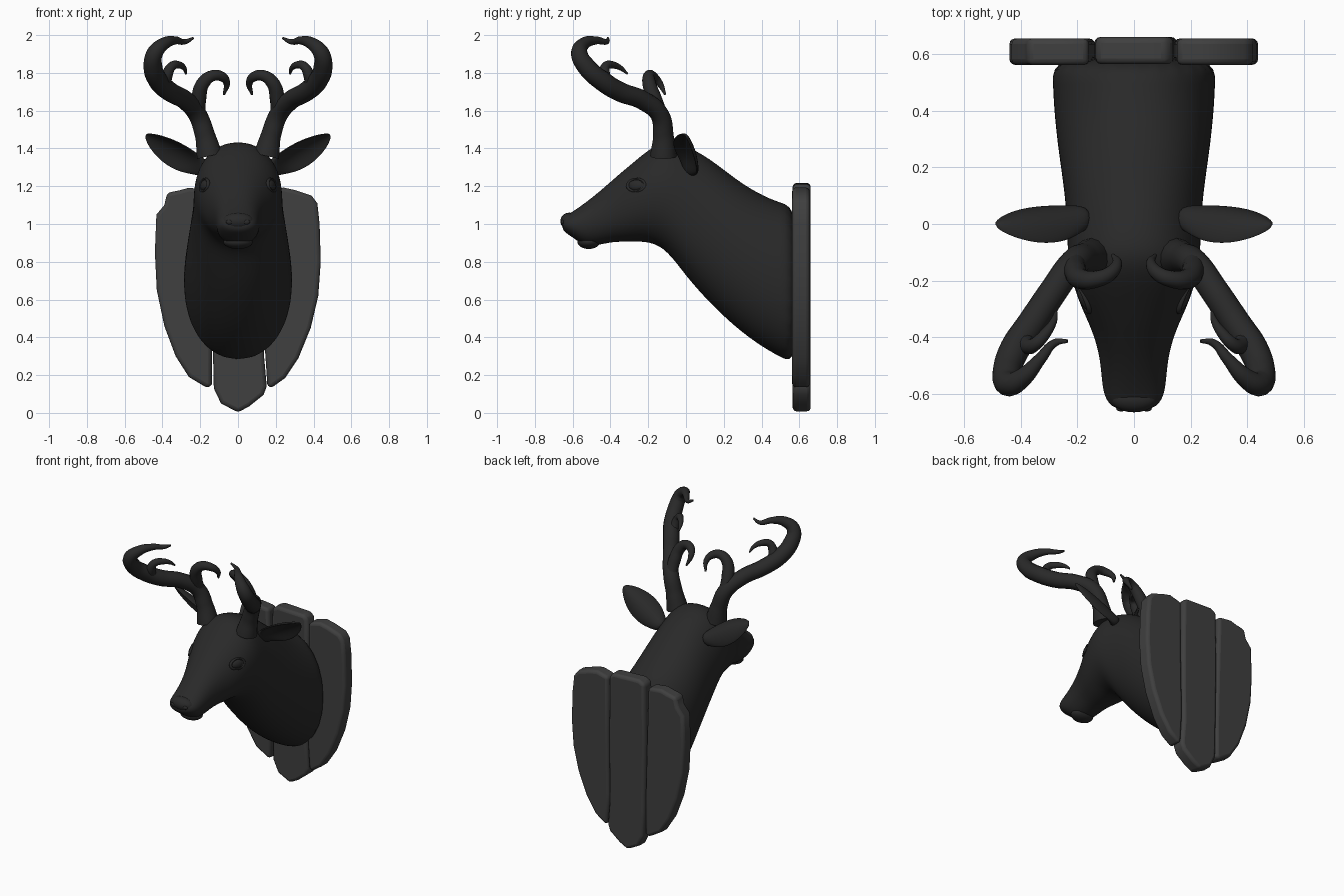
import bpy, bmesh, math
from mathutils import Vector

if "Cube" in bpy.data.objects:
    bpy.data.objects.remove(bpy.data.objects["Cube"])


def material(name, v):
    m = bpy.data.materials.new(name)
    m.diffuse_color = (v, v, v, 1)
    m.use_nodes = True
    m.node_tree.nodes["Principled BSDF"].inputs["Base Color"].default_value = m.diffuse_color
    return m


HIDE = material("dark_hide", 0.022)
WOOD = material("dark_wood", 0.05)


def finish(name, bm, mat, smooth=True):
    bmesh.ops.recalc_face_normals(bm, faces=bm.faces[:])
    me = bpy.data.meshes.new(name)
    bm.to_mesh(me)
    bm.free()
    me.materials.append(mat)
    for p in me.polygons:
        p.use_smooth = smooth
    ob = bpy.data.objects.new(name, me)
    bpy.context.collection.objects.link(ob)
    return ob


def loft(name, rings, levels=2):
    """Skin a list of closed rings and smooth the result."""
    bm = bmesh.new()
    rows = [[bm.verts.new(p) for p in r] for r in rings]
    n = len(rows[0])
    for a, b in zip(rows, rows[1:]):
        for i in range(n):
            j = (i + 1) % n
            bm.faces.new((a[i], a[j], b[j], b[i]))
    bm.faces.new(rows[0])
    bm.faces.new(rows[-1])
    ob = finish(name, bm, HIDE)
    sub = ob.modifiers.new("smooth", 'SUBSURF')
    sub.levels = sub.render_levels = levels
    return ob


def blob(name, loc, scale, direction=None):
    bpy.ops.mesh.primitive_uv_sphere_add(segments=24, ring_count=14, location=loc)
    place(name, scale, direction)


def place(name, scale, direction):
    ob = bpy.context.object
    ob.name = name
    ob.scale = scale
    if direction:
        ob.rotation_euler = Vector(direction).to_track_quat('Z', 'Y').to_euler()
    ob.data.materials.append(HIDE)
    bpy.ops.object.shade_smooth()


def horn(name, pts, s):
    """Tapered curved tube; points are x, y, z, radius."""
    cu = bpy.data.curves.new(name, 'CURVE')
    cu.dimensions = '3D'
    cu.bevel_depth = 1
    cu.bevel_resolution = 5
    cu.resolution_u = 8
    cu.use_fill_caps = True
    sp = cu.splines.new('BEZIER')
    sp.bezier_points.add(len(pts) - 1)
    for bp, (x, y, z, r) in zip(sp.bezier_points, pts):
        bp.co = (s * x, y, z)
        bp.radius = r
        bp.handle_left_type = bp.handle_right_type = 'AUTO'
    cu.materials.append(HIDE)
    ob = bpy.data.objects.new(name, cu)
    bpy.context.collection.objects.link(ob)
    bpy.ops.object.select_all(action='DESELECT')
    ob.select_set(True)
    bpy.context.view_layer.objects.active = ob
    bpy.ops.object.convert(target='MESH')
    bpy.ops.object.shade_smooth()


# Neck, head and muzzle: top y, z / bottom y, z / half width
sections = [(.60, 1.09, .60, .245, .29), (.50, 1.115, .50, .29, .29), (.38, 1.165, .38, .36, .283),
            (.25, 1.25, .25, .46, .268), (.12, 1.355, .12, .585, .248), (.0, 1.418, .0, .72, .238),
            (-.10, 1.445, -.10, .86, .237), (-.18, 1.41, -.19, .905, .225),
            (-.27, 1.335, -.29, .905, .195), (-.36, 1.26, -.39, .905, .148),
            (-.46, 1.17, -.47, .885, .122), (-.55, 1.10, -.54, .885, .115),
            (-.61, 1.06, -.595, .925, .108), (-.645, 1.04, -.64, .955, .085),
            (-.655, 1.02, -.655, .975, .05)]
rings = []
for ty, tz, by, bz, w in sections:
    ring = []
    for i in range(24):
        a = math.tau * i / 24
        c, q = math.cos(a), math.sin(a)
        x = w * math.copysign(abs(c) ** .92, c)
        k = (math.copysign(abs(q) ** .95, q) + 1) / 2
        ring.append((x, by + (ty - by) * k, bz + (tz - bz) * k))
    rings.append(ring)
loft("head_and_neck", rings)

# Nose pad and lower lip
blob("nose_pad", (0, -.618, 1.015), (.082, .047, .045))
blob("lower_lip", (0, -.515, .905), (.078, .06, .037))

beam = [(.15, -.12, 1.36, .07), (.175, -.12, 1.47, .054), (.215, -.14, 1.58, .05),
        (.28, -.23, 1.655, .05), (.36, -.35, 1.70, .052), (.42, -.44, 1.755, .053),
        (.45, -.525, 1.83, .05), (.44, -.565, 1.905, .044), (.39, -.54, 1.955, .033),
        (.33, -.475, 1.972, .021), (.28, -.42, 1.965, .014), (.235, -.413, 1.985, .006)]
inner = [(.21, -.13, 1.57, .038), (.207, -.17, 1.67, .04), (.185, -.195, 1.745, .036),
         (.135, -.195, 1.785, .03), (.085, -.175, 1.78, .026), (.06, -.14, 1.745, .018),
         (.075, -.11, 1.685, .006)]
outer = [(.39, -.40, 1.72, .036), (.375, -.43, 1.79, .03), (.35, -.425, 1.835, .024),
         (.315, -.39, 1.842, .02), (.285, -.345, 1.825, .013), (.275, -.31, 1.795, .005)]

for s, side in ((1, "right"), (-1, "left")):
    # Antler
    horn("antler_beam_" + side, beam, s)
    horn("antler_inner_tine_" + side, inner, s)
    horn("antler_outer_tine_" + side, outer, s)

    # Cupped leaf-shaped ear
    base, tip = Vector((.16, .025, 1.28)), Vector((.487, -.005, 1.472))
    d = (tip - base).normalized()
    w = Vector((-.4, -.65, .6))
    w = (w - d * w.dot(d)).normalized()
    n = d.cross(w)
    ear = []
    for t, hw, th in ((0, .04, .04), (.15, .065, .03), (.3, .088, .018), (.5, .096, .013),
                      (.7, .083, .012), (.87, .054, .01), (.96, .028, .008), (1, .01, .005)):
        ring = []
        for i in range(16):
            a = math.tau * i / 16
            c, q = math.cos(a), math.sin(a)
            cup = .5 * hw * min(1, t * 3) * (c * c - .5)
            p = base.lerp(tip, t) + w * hw * c + n * (th * q + cup)
            ring.append((s * p.x, p.y, p.z))
        ear.append(ring)
    loft("ear_" + side, ear)

    # Eye with almond eyelid rim
    look = (s * .9, -.38, .2)
    blob("eye_" + side, (s * .174, -.262, 1.205), (.046, .03, .02), look)
    bpy.ops.mesh.primitive_torus_add(location=(s * .178, -.262, 1.205), major_radius=.05,
                                     minor_radius=.01, major_segments=28, minor_segments=8)
    place("eyelid_" + side, (1, .68, 1), look)

    # Nostril
    blob("nostril_" + side, (s * .045, -.652, 1.01), (.018, .01, .013))


# Wall plaque of three rough planks: front outlines in x, z
planks = {
    "plank_centre": [(0, .003), (.06, .035), (.135, .095), (.152, .14), (.138, .3), (.142, .7),
                     (.138, 1.18), (.115, 1.21), (-.09, 1.217), (-.135, 1.195), (-.14, .8),
                     (-.132, .3), (-.128, .13), (-.09, .05)],
    "plank_right": [(.17, .128), (.25, .185), (.32, .29), (.385, .45), (.425, .62), (.438, .8),
                    (.432, 1.0), (.42, 1.11), (.39, 1.15), (.30, 1.18), (.24, 1.193),
                    (.152, 1.17), (.15, .75), (.142, .35), (.155, .15)],
    "plank_left": [(-.16, .13), (-.26, .19), (-.33, .30), (-.39, .46), (-.43, .65), (-.44, .85),
                   (-.432, 1.05), (-.39, 1.10), (-.375, 1.165), (-.31, 1.178), (-.26, 1.192),
                   (-.16, 1.18), (-.148, .8), (-.138, .4), (-.138, .15)]}
for name, outline in planks.items():
    bm = bmesh.new()
    y0, y1 = (.565, .66) if "centre" in name else (.562, .655)
    front = bm.faces.new([bm.verts.new((x, y0, z)) for x, z in outline])
    back = bmesh.ops.extrude_face_region(bm, geom=[front])
    for v in back["geom"]:
        if isinstance(v, bmesh.types.BMVert):
            v.co.y = y1
    if not front.is_valid or all(abs(v.co.y - y0) > 1e-5 for v in front.verts):
        bm.faces.new([v for v in bm.verts if v.co.y < y0 + 1e-5])
    ob = finish(name, bm, WOOD, False)
    bev = ob.modifiers.new("worn_edges", 'BEVEL')
    bev.width = .02
    bev.segments = 3
    bev.angle_limit = math.radians(50)
    bpy.ops.object.select_all(action='DESELECT')
    ob.select_set(True)
    bpy.context.view_layer.objects.active = ob
    bpy.ops.object.shade_smooth_by_angle(angle=math.radians(40))
